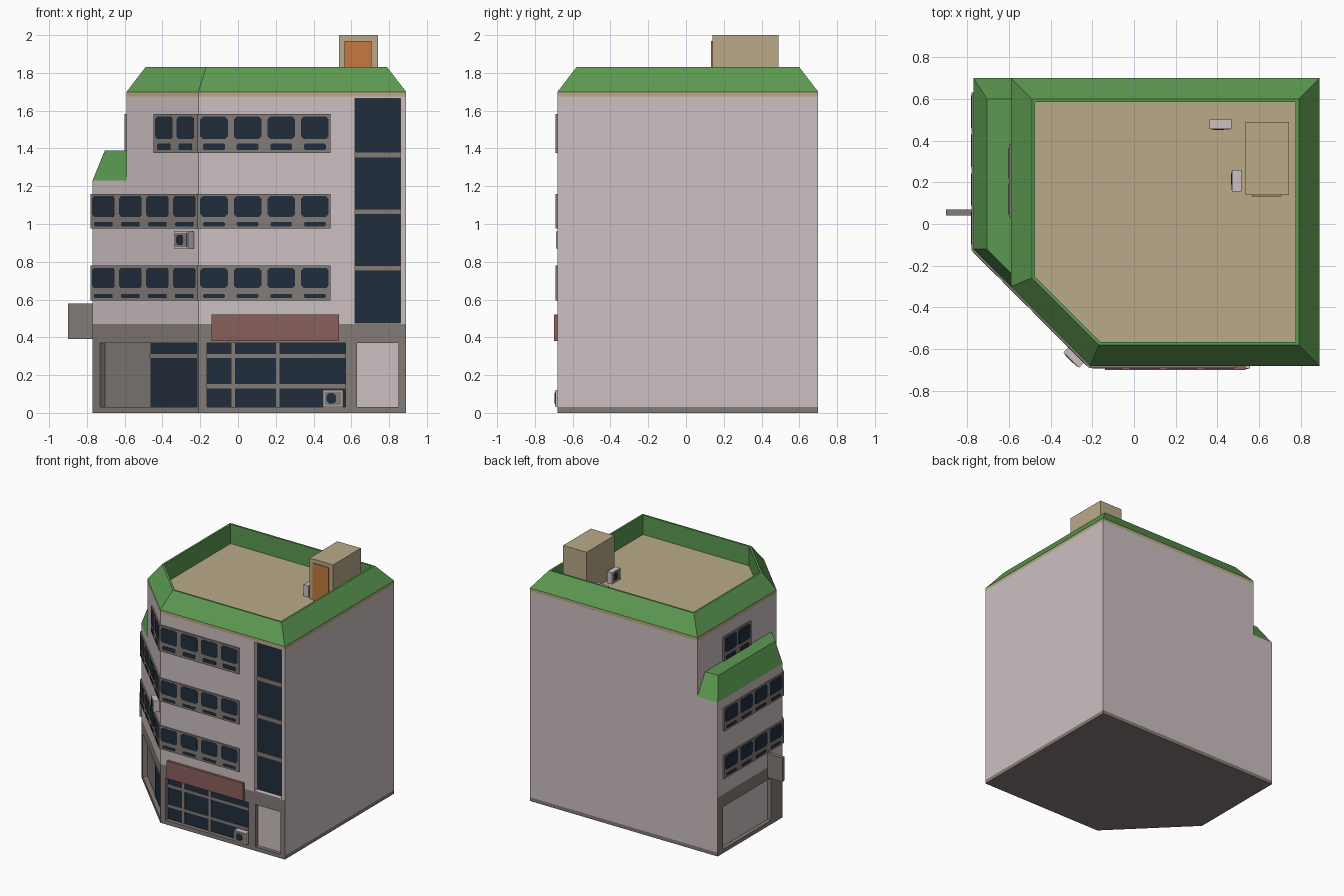
import bpy, bmesh, math
from mathutils import Vector

if "Cube" in bpy.data.objects:
    bpy.data.objects.remove(bpy.data.objects["Cube"])


def material(name, r, g, b):
    m = bpy.data.materials.new(name)
    lin = [((c / 255 + 0.055) / 1.055) ** 2.4 for c in (r, g, b)]
    m.diffuse_color = (*lin, 1)
    m.use_nodes = True
    m.node_tree.nodes["Principled BSDF"].inputs["Base Color"].default_value = m.diffuse_color
    return m


PINK = material("pale_pink_wall", 205, 192, 193)
GREY = material("warm_grey_stone", 132, 124, 121)
GLASS = material("dark_blue_glass", 33, 45, 60)
GREEN = material("green_roof", 92, 154, 81)
TAN = material("tan_roof_deck", 186, 170, 136)
RED = material("dull_red_sign", 138, 96, 92)
ORANGE = material("orange_door", 198, 122, 62)


def finish(name, bm, mats):
    bmesh.ops.recalc_face_normals(bm, faces=bm.faces)
    me = bpy.data.meshes.new(name)
    bm.to_mesh(me)
    bm.free()
    for m in mats:
        me.materials.append(m)
    ob = bpy.data.objects.new(name, me)
    bpy.context.collection.objects.link(ob)
    return ob


def inset(poly, o):
    """Offset a counter-clockwise outline inwards."""
    out = []
    for i, p in enumerate(poly):
        v, a, b = Vector(p), Vector(poly[i - 1]), Vector(poly[(i + 1) % len(poly)])
        d1, d2 = (v - a).normalized(), (b - v).normalized()
        n1, n2 = Vector((-d1.y, d1.x)), Vector((-d2.y, d2.x))
        out.append(v + (n1 + n2) * o / (1 + n1.dot(n2)))
    return out


def loft(name, rings, mats, band_mats=None, closed=False):
    """Join stacked outlines [(outline, z), ...]; cap the ends or close into a ring."""
    bm = bmesh.new()
    vs = [[bm.verts.new((p[0], p[1], z)) for p in poly] for poly, z in rings]
    n = len(vs[0])
    for k in range(len(vs) if closed else len(vs) - 1):
        a, b = vs[k], vs[(k + 1) % len(vs)]
        for i in range(n):
            j = (i + 1) % n
            f = bm.faces.new((a[i], a[j], b[j], b[i]))
            f.material_index = band_mats[k] if band_mats else 0
    if not closed:
        bm.faces.new(vs[0])
        bm.faces.new(vs[-1])
    return finish(name, bm, mats)


R = math.sqrt(0.5)
# Wall frames: origin and direction along the wall (outward is to its right)
FRONT = (Vector((0, -0.68)), Vector((1, 0)))
CORNER = (Vector((-0.77, -0.12)), Vector((R, -R)))
LEFT = (Vector((-0.77, 0)), Vector((0, -1)))
UPPER_LEFT = (Vector((-0.59, 0)), Vector((0, -1)))


def add_plate(bm, wall, u0, u1, z0, z1, d0, d1, c=0):
    """Plate on a wall, from depth d0 to d1 outward, with corners cut by c."""
    o, t = wall
    n = Vector((t.y, -t.x))
    if c:
        prof = [(u0 + c, z0), (u1 - c, z0), (u1, z0 + c), (u1, z1 - c),
                (u1 - c, z1), (u0 + c, z1), (u0, z1 - c), (u0, z0 + c)]
    else:
        prof = [(u0, z0), (u1, z0), (u1, z1), (u0, z1)]
    loops = [[bm.verts.new((*(o + t * u + n * d), z)) for u, z in prof] for d in (d0, d1)]
    k = len(prof)
    for i in range(k):
        j = (i + 1) % k
        bm.faces.new((loops[0][i], loops[0][j], loops[1][j], loops[1][i]))
    bm.faces.new(loops[0])
    bm.faces.new(loops[1])


def part(name, mat, *plates):
    bm = bmesh.new()
    for p in plates:
        add_plate(bm, *p)
    return finish(name, bm, [mat])


# Building blocks
low = [(-0.77, 0.70), (-0.77, -0.12), (-0.21, -0.68), (0.89, -0.68), (0.89, 0.70)]
up = [(-0.59, 0.70), (-0.59, -0.30)] + low[2:]
body = loft("lower_storeys", [(low, 0), (low, 0.03), (low, 0.47), (low, 1.23)], [PINK, GREY, TAN])
top = loft("top_storey", [(up, 1.23), (up, 1.675)], [PINK, GREY, TAN])

# Recesses for shop window, door, stair glazing, corner entrance and left shutter
holes = [(FRONT, -0.165, 0.57, 0.032, 0.37), (FRONT, 0.63, 0.85, 0.032, 0.37),
         (FRONT, 0.62, 0.86, 0.475, 1.665), (CORNER, 0.057, 0.783, 0.032, 0.37),
         (LEFT, -0.63, -0.03, 0.032, 0.37)]
depths = [0.035, 0.035, 0.045, 0.035, 0.035]
cutter = part("recess_cutter", GREY, *[(*h, -d, 0.05) for h, d in zip(holes, depths)])
for ob in (body, top):
    mod = ob.modifiers.new("recesses", 'BOOLEAN')
    mod.operation, mod.solver, mod.object = 'DIFFERENCE', 'EXACT', cutter
    bpy.context.view_layer.objects.active = ob
    bpy.ops.object.modifier_apply(modifier=mod.name)
    me = ob.data
    me.materials.clear()
    for m in (PINK, GREY, TAN):
        me.materials.append(m)
    for f in me.polygons:
        c, n = f.center, f.normal
        plain = (n.x > 0.9 and c.x > 0.88) or (n.y > 0.9 and c.y > 0.69)
        grey = c.z < 0.03 or (c.z < 0.472 and not plain)
        f.material_index = 2 if n.z > 0.9 and c.z > 1.6 else int(grey)
bpy.data.objects.remove(cutter)

# Sloping green parapet with tan band below, and lower terrace roof
ri = inset(up, 0.115)
loft("roof_parapet", [(up, 1.67), (up, 1.70), (inset(up, 0.10), 1.83), (ri, 1.83), (ri, 1.67)],
     [GREEN, TAN], [1, 0, 0, 0, 0], closed=True)
loft("terrace_roof", [([(-0.585, 0.70), (-0.77, 0.70), (-0.77, -0.12), (-0.585, -0.305)], 1.23),
                      ([(-0.585, 0.60), (-0.705, 0.60), (-0.705, -0.12), (-0.585, -0.24)], 1.39)], [GREEN])

# Ribbon windows: (wall, strip start, strip end, first pane, pitch, pane width, count)
S = math.sqrt(2)
front = (FRONT, -0.214, 0.49, -0.20, 0.178, 0.146, 4)
corner = (CORNER, -0.004, 0.796, 0.008, 0.202, 0.168, 4)
left = (LEFT, -0.63, 0.124, -0.615, 0.186, 0.155, 4)
corner_top = (CORNER, 0.467, 0.796, 0.48, 0.16, 0.13, 2)
left_top = (UPPER_LEFT, -0.38, -0.03, -0.365, 0.172, 0.148, 2)
# storeys: frame bottom/top, small pane bottom/top, large pane bottom/top
storeys = [("second", (0.595, 0.78, 0.608, 0.63, 0.66, 0.768), (front, corner, left)),
           ("third", (0.975, 1.16, 0.988, 1.01, 1.038, 1.148), (front, corner, left)),
           ("fourth", (1.375, 1.583, 1.392, 1.425, 1.45, 1.568), (front, corner_top, left_top))]
for label, (f0, f1, s0, s1, l0, l1), strips in storeys:
    frames, panes = [], []
    for wall, a, b, u, pitch, w, count in strips:
        frames.append((wall, a, b, f0, f1, -0.005, 0.01))
        for i in range(count):
            x = u + i * pitch
            panes.append((wall, x, x + w, l0, l1, 0.005, 0.012, 0.014))
            panes.append((wall, x + 0.015, x + w - 0.015, s0, s1, 0.005, 0.012, 0.006))
    part(label + "_floor_window_frames", GREY, *frames)
    part(label + "_floor_window_panes", GLASS, *panes)

# Shop front
part("shop_glass", GLASS, (FRONT, -0.165, 0.57, 0.032, 0.37, -0.036, -0.031))
part("shop_glazing_bars", GREY,
     *[(FRONT, x, x + 0.02, 0.032, 0.37, -0.034, -0.024) for x in (-0.035, 0.2)],
     *[(FRONT, -0.165, 0.57, z, z + 0.022, -0.034, -0.025) for z in (0.13, 0.29)])
part("shop_sign", RED, (FRONT, -0.14, 0.535, 0.38, 0.52, -0.005, 0.02))
part("front_door", PINK, (FRONT, 0.63, 0.85, 0.032, 0.37, -0.036, -0.03))

# Stair glazing
part("stair_glass", GLASS, (FRONT, 0.62, 0.86, 0.475, 1.665, -0.046, -0.04))
part("stair_glazing_bars", GREY,
     *[(FRONT, 0.62, 0.86, z, z + 0.03, -0.042, -0.032) for z in (0.75, 1.05, 1.35)])

# Corner entrance, left shutter, hanging sign
part("entrance_glass", GLASS, (CORNER, 0.403, 0.783, 0.032, 0.37, -0.036, -0.03))
part("entrance_bar", GREY, (CORNER, 0.403, 0.783, 0.29, 0.312, -0.034, -0.025))
part("left_shutter", PINK, (LEFT, -0.63, -0.03, 0.032, 0.37, -0.036, -0.03))
part("hanging_sign", GREY, (LEFT, -0.07, -0.04, 0.39, 0.58, -0.005, 0.13))

# Rooftop stair house
HOUSE = (Vector((0, 0.14)), Vector((1, 0)))
part("stair_house", TAN, (HOUSE, 0.535, 0.742, 1.67, 2.0, -0.35, 0))
part("stair_house_door", ORANGE, (HOUSE, 0.565, 0.708, 1.675, 1.97, -0.005, 0.008))


# Air conditioners: pale box, grey front plate, dark fan
def air_conditioner(name, wall, u, z, d):
    part(name + "_box", PINK, (wall, u, u + 0.105, z, z + 0.09, d, d + 0.045))
    part(name + "_grille", GREY, (wall, u + 0.008, u + 0.097, z + 0.008, z + 0.082, d + 0.04, d + 0.047))
    part(name + "_fan", GLASS, (wall, u + 0.018, u + 0.07, z + 0.018, z + 0.072, d + 0.04, d + 0.049, 0.014))


air_conditioner("corner_cooler", CORNER, 0.655, 0.87, 0)
air_conditioner("shop_cooler", FRONT, 0.45, 0.032, -0.033)
air_conditioner("roof_cooler_a", (Vector((0, 0.50)), Vector((1, 0))), 0.362, 1.675, 0)
air_conditioner("roof_cooler_b", (Vector((0.515, 0)), Vector((0, -1))), -0.26, 1.675, 0)
